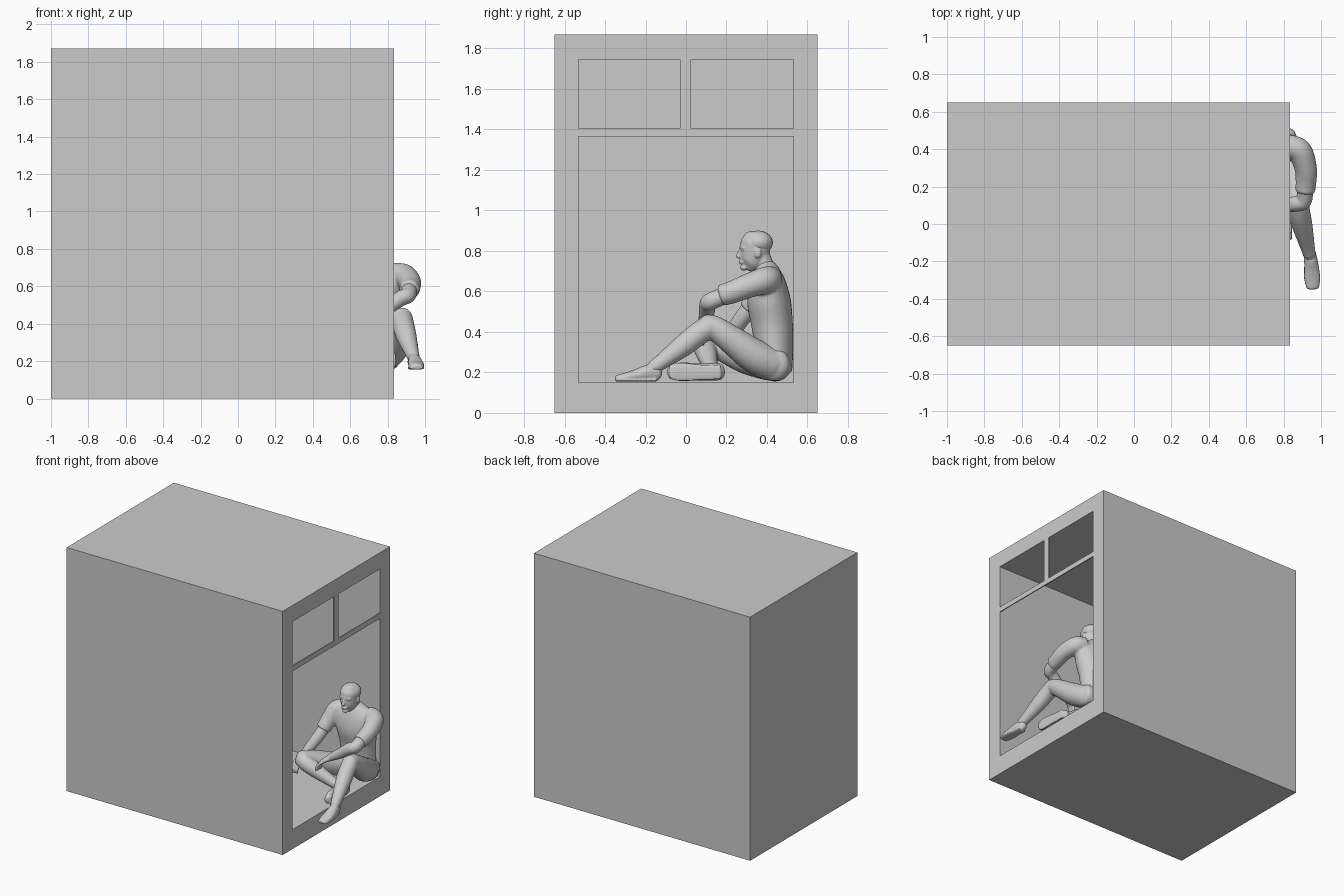
import bpy, bmesh, math
from mathutils import Vector


def box(name, x, y, z):
    bpy.ops.mesh.primitive_cube_add(size=1)
    o = bpy.context.object
    o.name = name
    o.location = [(a + b) / 2 for a, b in (x, y, z)]
    o.scale = [b - a for a, b in (x, y, z)]
    bpy.ops.object.transform_apply(location=True, rotation=True, scale=True)
    return o


def ball(name, loc, scale):
    bpy.ops.mesh.primitive_uv_sphere_add(segments=32, ring_count=20, radius=1, location=loc)
    o = bpy.context.object
    o.name = name
    o.scale = scale
    bpy.ops.object.transform_apply(location=True, rotation=True, scale=True)
    bpy.ops.object.shade_smooth()
    return o


def spline(pts, steps=6):
    out = []
    v = [Vector(p) for p in pts]
    for i in range(len(v) - 1):
        a, b, c, d = v[max(i - 1, 0)], v[i], v[i + 1], v[min(i + 2, len(v) - 1)]
        for k in range(steps):
            t = k / steps
            out.append(0.5 * (2 * b + (c - a) * t + (2 * a - 5 * b + 4 * c - d) * t * t
                              + (3 * b - a - 3 * c + d) * t ** 3))
    return out + [v[-1]]


def loft(name, pts, ref=(1, 0, 0), cap=0.5, n=24):
    """Tube through (x, y, z, radius along ref, other radius) with domed ends."""
    s = spline([p if len(p) == 5 else (*p, p[3]) for p in pts])
    frames = []
    for i, p in enumerate(s):
        t = (s[min(i + 1, len(s) - 1)] - s[max(i - 1, 0)]).xyz.normalized()
        frames.append((p.xyz, t, p[3], p[4]))
    angs = [math.radians(a) for a in (25, 50, 70, 84)]

    def dome(f, sign):
        c, t, a, b = f
        return [(c + t * sign * cap * min(a, b) * math.sin(g), t, a * math.cos(g), b * math.cos(g))
                for g in angs]
    frames = dome(frames[0], -1)[::-1] + frames + dome(frames[-1], 1)
    bm = bmesh.new()
    rings = []
    for c, t, a, b in frames:
        u = Vector(ref)
        u = (u - t * u.dot(t)).normalized()
        w = t.cross(u)
        rings.append([bm.verts.new(c + u * a * math.cos(2 * math.pi * k / n)
                                   + w * b * math.sin(2 * math.pi * k / n)) for k in range(n)])
    for r, q in zip(rings, rings[1:]):
        for k in range(n):
            bm.faces.new((r[k], r[(k + 1) % n], q[(k + 1) % n], q[k]))
    bm.faces.new(rings[0][::-1])
    bm.faces.new(rings[-1])
    bmesh.ops.recalc_face_normals(bm, faces=bm.faces)
    me = bpy.data.meshes.new(name)
    bm.to_mesh(me)
    bm.free()
    for f in me.polygons:
        f.use_smooth = True
    o = bpy.data.objects.new(name, me)
    bpy.context.collection.objects.link(o)
    return o


def fuse(name, parts, voxel=0.008):
    bpy.ops.object.select_all(action='DESELECT')
    for p in parts:
        p.select_set(True)
    bpy.context.view_layer.objects.active = parts[0]
    bpy.ops.object.join()
    o = parts[0]
    o.name = name
    m = o.modifiers.new("fuse", 'REMESH')
    m.mode, m.voxel_size, m.use_smooth_shade = 'VOXEL', voxel, True
    m = o.modifiers.new("relax", 'SMOOTH')
    m.factor, m.iterations = 0.5, 5
    return o


# Hollow cabin with one large and two small openings in the right end
X = 0.835
cabin = box("cabin", (-1, X), (-0.65, 0.65), (0, 1.87))
cutters = [box("room", (-0.88, X - 0.008), (-0.53, 0.53), (0.15, 1.745)),
           box("doorway", (X - 0.05, X + 0.1), (-0.53, 0.53), (0.15, 1.365)),
           box("window_a", (X - 0.05, X + 0.1), (-0.53, -0.03), (1.405, 1.745)),
           box("window_b", (X - 0.05, X + 0.1), (0.025, 0.53), (1.405, 1.745))]
bpy.context.view_layer.objects.active = cabin
for c in cutters:
    m = cabin.modifiers.new("cut", 'BOOLEAN')
    m.operation, m.solver, m.object = 'DIFFERENCE', 'EXACT', c
    bpy.ops.object.modifier_apply(modifier=m.name)
    bpy.data.objects.remove(c)

# Shirt: torso, shoulders and short sleeves
Z = (0, 0, 1)
fuse("shirt", [
    loft("torso", [(.72, .435, .21, .14, .09), (.72, .435, .32, .135, .095), (.72, .425, .44, .14, .103),
                   (.72, .41, .55, .16, .108), (.715, .405, .64, .165, .09), (.712, .40, .70, .11, .065),
                   (.71, .395, .735, .055, .045)], cap=.3),
    loft("left_sleeve", [(.82, .42, .665, .06), (.885, .39, .655, .066), (.918, .30, .625, .06),
                         (.92, .23, .597, .056), (.915, .175, .58, .053)], Z, cap=.2),
    loft("right_sleeve", [(.62, .42, .665, .06), (.56, .40, .645, .065), (.53, .36, .585, .058),
                          (.505, .315, .515, .053)], cap=.2)])

# Bare forearms and hands
fuse("left_arm", [
    loft("forearm", [(.915, .20, .585, .044), (.908, .125, .552, .043), (.87, .108, .535, .042),
                     (.80, .10, .485, .037), (.72, .085, .435, .026)], Z),
    loft("palm", [(.73, .087, .44, .022, .028), (.69, .075, .415, .018, .034), (.66, .065, .39, .014, .03)], Z),
] + [loft("finger", [(.668, .065 + d, .395, .010), (.645, .055 + d, .365, .010), (.64, .052 + d, .335, .008)])
     for d in (-.022, -.004, .014, .03)], .005)
fuse("right_arm", [
    loft("forearm", [(.515, .325, .53, .042), (.49, .275, .465, .041), (.45, .22, .385, .036),
                     (.42, .175, .325, .025)]),
    loft("palm", [(.42, .175, .325, .028, .022), (.405, .15, .295, .034, .018), (.395, .13, .27, .03, .014)]),
] + [loft("finger", [(.395 + d, .132, .272, .010), (.39 + d, .12, .245, .010), (.388 + d, .125, .22, .008)])
     for d in (-.022, -.006, .01, .026)], .005)

# Trousers: left knee raised, right leg folded underneath
fuse("trousers", [
    loft("pelvis", [(.60, .43, .24, .082), (.72, .44, .24, .085), (.83, .43, .24, .082)], Z),
    loft("left_thigh", [(.80, .42, .24, .085), (.835, .33, .285, .084), (.865, .22, .365, .07),
                        (.873, .14, .42, .06), (.877, .095, .43, .057)]),
    loft("left_shin", [(.876, .12, .428, .058), (.885, .06, .39, .058), (.90, -.01, .335, .055),
                       (.925, -.11, .26, .041), (.938, -.165, .222, .034)]),
    loft("right_thigh", [(.65, .42, .24, .083), (.58, .30, .275, .083), (.51, .17, .33, .069),
                         (.475, .09, .36, .058)]),
    loft("right_shin", [(.47, .10, .357, .057), (.52, .09, .335, .056), (.59, .10, .30, .054),
                        (.69, .115, .25, .042), (.75, .12, .225, .035)], Z)])

# Ankles and shoes
loft("left_ankle", [(.935, -.15, .235, .029), (.945, -.19, .20, .03)])
loft("right_ankle", [(.74, .12, .23, .03), (.79, .12, .21, .031)], Z)
fuse("left_shoe", [
    loft("upper", [(.938, -.15, .195, .032, .036), (.945, -.19, .197, .036, .04), (.95, -.24, .187, .04, .031),
                   (.953, -.29, .178, .043, .023), (.955, -.335, .172, .034, .017)], cap=1),
    loft("sole", [(.938, -.15, .163, .034, .009), (.945, -.20, .163, .036, .009),
                  (.953, -.29, .163, .045, .009), (.955, -.345, .163, .033, .009)])], .005)
fuse("right_shoe", [
    loft("upper", [(.79, .165, .203, .034, .042), (.795, .11, .203, .038, .044), (.80, .04, .203, .034, .044),
                   (.808, -.03, .203, .03, .046), (.812, -.075, .20, .022, .034)], cap=.8),
    loft("sole", [(.825, .17, .203, .009, .038), (.83, .10, .20, .009, .038),
                  (.836, -.03, .203, .009, .046), (.836, -.08, .20, .009, .034)])], .005)

# Head and neck facing the front
HX = .71
fuse("head", [
    loft("neck", [(HX, .405, .69, .052), (HX, .385, .735, .046), (HX, .365, .79, .046)]),
    loft("skull", [(HX, .308, .717, .026, .032), (HX, .32, .737, .047, .052), (HX, .332, .77, .058, .066),
                   (HX, .342, .81, .064, .074), (HX, .345, .845, .066, .074), (HX, .348, .875, .052, .058)], cap=.45),
    loft("nose", [(HX, .272, .808, .008), (HX, .262, .785, .011), (HX, .257, .77, .013)]),
    loft("brow", [(HX - .04, .29, .815, .012), (HX, .276, .817, .012), (HX + .04, .29, .815, .012)], Z),
    loft("lips", [(HX - .018, .277, .745, .009), (HX, .27, .745, .010), (HX + .018, .277, .745, .009)], Z),
    ball("chin", (HX, .287, .718), (.022, .02, .016))]
    + [ball("ear", (HX + s * .064, .355, .79), (.01, .017, .026)) for s in (-1, 1)], .005)

# Short hair
ball("hair", (HX, .357, .842), (.071, .072, .058))
